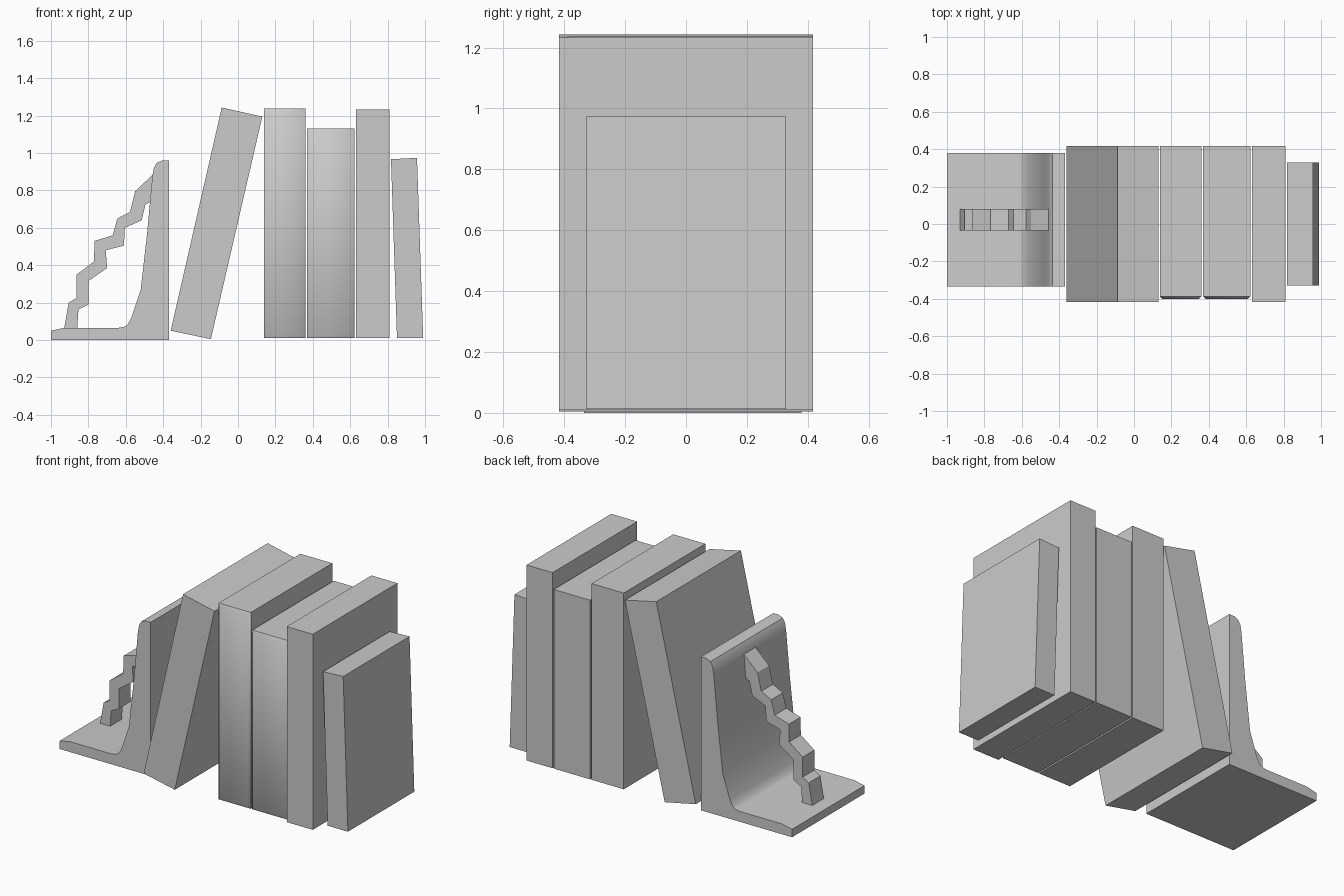
import bpy
import bmesh

cube = bpy.data.objects.get("Cube")
if cube:
    bpy.data.objects.remove(cube, do_unlink=True)

# Single plain grey for everything
grey = bpy.data.materials.new("plain_grey")
grey.use_nodes = True
colour = (0.6, 0.6, 0.6, 1)
grey.diffuse_color = colour
grey.node_tree.nodes["Principled BSDF"].inputs["Base Color"].default_value = colour


def extrude_profile(name, profile, y_front, y_back, bevel=0):
    """Extrude an x-z profile along y; optionally soften the front edges."""
    bm = bmesh.new()
    front = bm.faces.new([bm.verts.new((x, y_front, z)) for x, z in profile])
    result = bmesh.ops.extrude_face_region(bm, geom=[front], use_keep_orig=True)
    for v in result["geom"]:
        if isinstance(v, bmesh.types.BMVert):
            v.co.y = y_back
    bmesh.ops.recalc_face_normals(bm, faces=bm.faces[:])
    if bevel:
        edges = [e for e in bm.edges
                 if all(abs(v.co.y - y_front) < 1e-5 for v in e.verts)]
        bmesh.ops.bevel(bm, geom=edges, offset=bevel, segments=1,
                        affect="EDGES", profile=0.5)
        bm.normal_update()
        for f in bm.faces:
            f.smooth = f.normal.y < -0.3
    mesh = bpy.data.meshes.new(name)
    bm.to_mesh(mesh)
    bm.free()
    mesh.materials.append(grey)
    obj = bpy.data.objects.new(name, mesh)
    bpy.context.collection.objects.link(obj)
    return obj


def box(x0, x1, z0, z1):
    return [(x0, z0), (x1, z0), (x1, z1), (x0, z1)]


# Bookend: flat foot sweeping up into a tapered upright
bookend = extrude_profile("bookend", [
    (-1, 0), (-0.37, 0), (-0.37, 0.96), (-0.405, 0.96), (-0.435, 0.947),
    (-0.45, 0.92), (-0.458, 0.875), (-0.485, 0.58), (-0.52, 0.27),
    (-0.57, 0.12), (-0.59, 0.083), (-0.61, 0.07), (-0.64, 0.065),
    (-0.93, 0.065), (-1, 0.05)], -0.335, 0.38)
bpy.ops.object.select_all(action="DESELECT")
bookend.select_set(True)
bpy.context.view_layer.objects.active = bookend
bpy.ops.object.shade_smooth_by_angle(angle=0.6)

# Zigzag staircase climbing from the foot to the upright
outer = [(-0.93, 0.06), (-0.905, 0.2), (-0.863, 0.225), (-0.863, 0.35),
         (-0.77, 0.42), (-0.767, 0.53), (-0.67, 0.56), (-0.645, 0.65),
         (-0.577, 0.685), (-0.55, 0.795), (-0.45, 0.89)]
inner = [(-0.465, 0.74), (-0.495, 0.725), (-0.515, 0.64), (-0.605, 0.6),
         (-0.61, 0.505), (-0.707, 0.48), (-0.7, 0.385), (-0.8, 0.315),
         (-0.8, 0.19), (-0.853, 0.163), (-0.86, 0.06)]
extrude_profile("staircase", outer + inner, -0.035, 0.08)

# Books: one leaning, two with softened spines, one upright, one small tilted
extrude_profile("leaning_book", [(-0.36, 0.05), (-0.145, 0.005),
                                 (0.13, 1.195), (-0.087, 1.243)], -0.418, 0.418)
extrude_profile("tall_soft_book", box(0.138, 0.36, 0.01, 1.237), -0.4, 0.418, 0.012)
extrude_profile("short_soft_book", box(0.37, 0.622, 0.01, 1.13), -0.4, 0.418, 0.012)
extrude_profile("upright_book", box(0.63, 0.81, 0.01, 1.233), -0.418, 0.418)
extrude_profile("small_book", [(0.85, 0.012), (0.99, 0.012),
                               (0.957, 0.974), (0.818, 0.967)], -0.328, 0.328)
